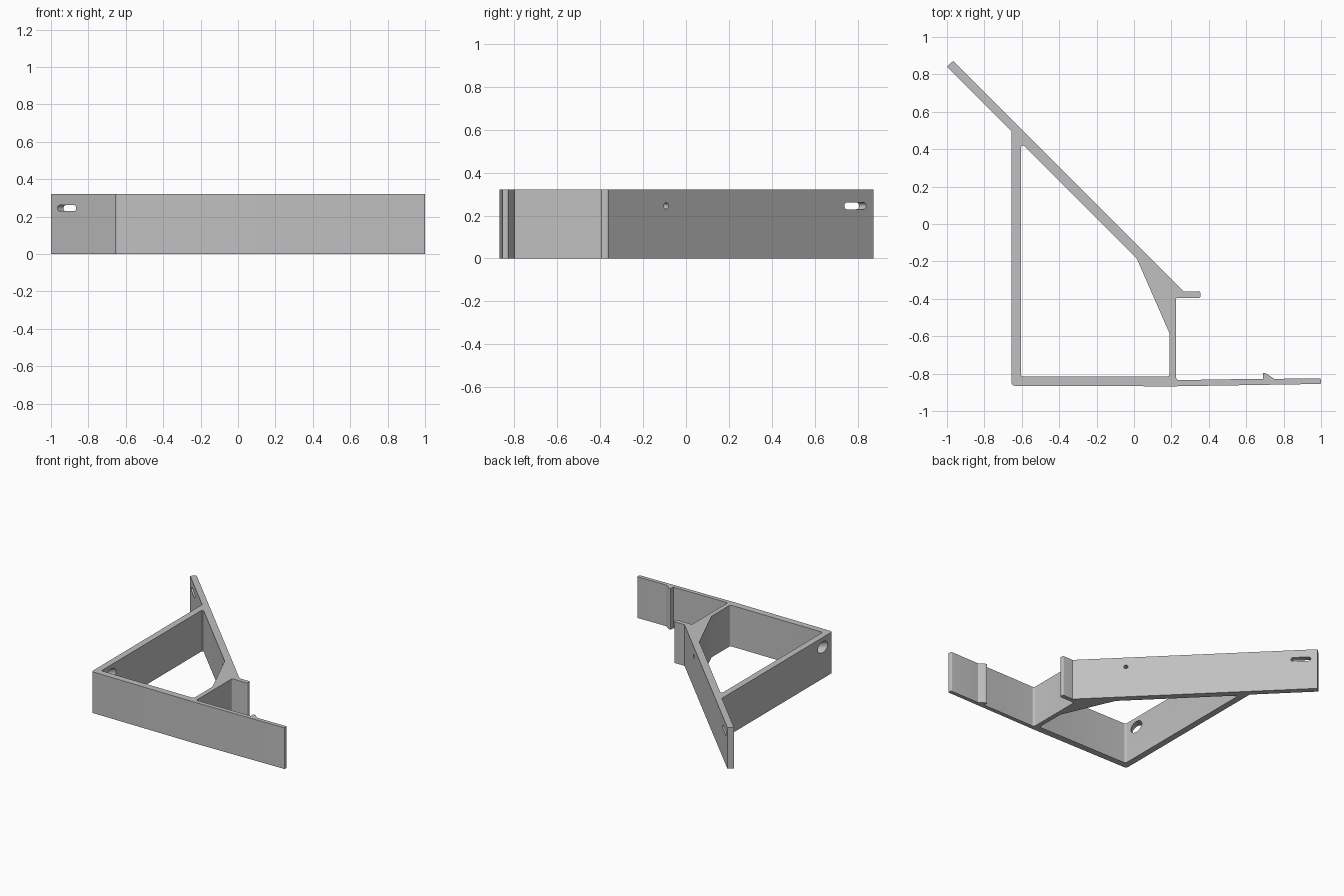
import bpy, bmesh, math
from mathutils import Vector, Matrix

cube = bpy.data.objects.get("Cube")
if cube:
    bpy.data.objects.remove(cube, do_unlink=True)

HEIGHT = 0.32
HOLE_Z = 0.245

grey = bpy.data.materials.new("light grey plastic")
grey.use_nodes = True
grey.diffuse_color = (0.53, 0.53, 0.53, 1)
grey.node_tree.nodes["Principled BSDF"].inputs["Base Color"].default_value = grey.diffuse_color


def rounded(points, steps=5):
    """Replace each corner (x, y, setback) by a smooth curve between its sides."""
    out = []
    for i, (x, y, r) in enumerate(points):
        p = Vector((x, y))
        if r == 0:
            out.append(p)
            continue
        a = p + (Vector(points[i - 1][:2]) - p).normalized() * r
        b = p + (Vector(points[(i + 1) % len(points)][:2]) - p).normalized() * r
        for k in range(steps + 1):
            t = k / steps
            out.append(a * (1 - t) ** 2 + p * 2 * t * (1 - t) + b * t ** 2)
    return out


def prism(name, outline, z0, z1, matrix=Matrix()):
    bm = bmesh.new()
    face = bm.faces.new([bm.verts.new((p[0], p[1], z0)) for p in outline])
    top = bmesh.ops.extrude_face_region(bm, geom=[face])["geom"]
    bmesh.ops.translate(bm, vec=(0, 0, z1 - z0),
                        verts=[g for g in top if isinstance(g, bmesh.types.BMVert)])
    bmesh.ops.recalc_face_normals(bm, faces=bm.faces)
    bm.transform(matrix)
    mesh = bpy.data.meshes.new(name)
    bm.to_mesh(mesh)
    bm.free()
    mesh.materials.append(grey)
    obj = bpy.data.objects.new(name, mesh)
    bpy.context.collection.objects.link(obj)
    return obj


def stadium(length, radius, n=12):
    """Outline of a slot, or of a circle when length is zero."""
    half = []
    for i in range(n + 1):
        a = math.pi * (i / n - 0.5)
        half.append((length / 2 + radius * math.cos(a), radius * math.sin(a)))
    if length == 0:
        half.pop()
    return half + [(-x, -y) for x, y in half]


def across_arm(x, y):
    """Frame at a point, with local z square to the sloping arm, local x along it."""
    s = math.sqrt(0.5)
    m = Matrix(((-s, 0, s), (s, 0, s), (0, 1, 0))).to_4x4()
    return Matrix.Translation((x, y, HOLE_Z)) @ m


# Outline of the whole bracket: base strip with barb, clip wall, lip, sloping arm
outer = rounded([
    (-0.655, -0.865, 0.02), (0.2, -0.868, 0), (1.0, -0.855, 0.006),
    (1.0, -0.825, 0.012), (0.75, -0.828, 0), (0.705, -0.798, 0.008),
    (0.69, -0.796, 0.004), (0.69, -0.829, 0), (0.52, -0.83, 0),
    (0.225, -0.835, 0.018), (0.225, -0.395, 0.008), (0.355, -0.395, 0.01),
    (0.355, -0.36, 0.01), (0.265, -0.36, 0), (-0.967, 0.872, 0),
    (-1.0, 0.84, 0), (-0.655, 0.495, 0)])
frame = prism("bracket_frame", outer, 0, HEIGHT)

# Opening between the walls, leaving the gusset below the arm
inner = rounded([
    (-0.605, -0.815, 0.015), (0.19, -0.815, 0.015), (0.19, -0.585, 0),
    (0.015, -0.185, 0.01), (-0.605, 0.435, 0.035)])

cutters = [
    prism("opening_cutter", inner, -0.1, HEIGHT + 0.1),
    prism("slot_cutter", stadium(0.11, 0.016), -0.15, 0.1, across_arm(-0.88, 0.79)),
    prism("screw_hole_cutter", stadium(0, 0.015), -0.15, 0.1, across_arm(0, -0.09)),
    prism("driver_hole_cutter", stadium(0, 0.043), -0.1, 0.1, across_arm(-0.63, -0.72)),
]

bpy.ops.object.select_all(action="DESELECT")
frame.select_set(True)
bpy.context.view_layer.objects.active = frame
for cutter in cutters:
    cutter.hide_render = True
    mod = frame.modifiers.new(cutter.name, "BOOLEAN")
    mod.operation = "DIFFERENCE"
    mod.solver = "EXACT"
    mod.object = cutter
    bpy.ops.object.modifier_apply(modifier=mod.name)
    bpy.data.objects.remove(cutter, do_unlink=True)

bpy.ops.object.shade_smooth_by_angle(angle=math.radians(30))
